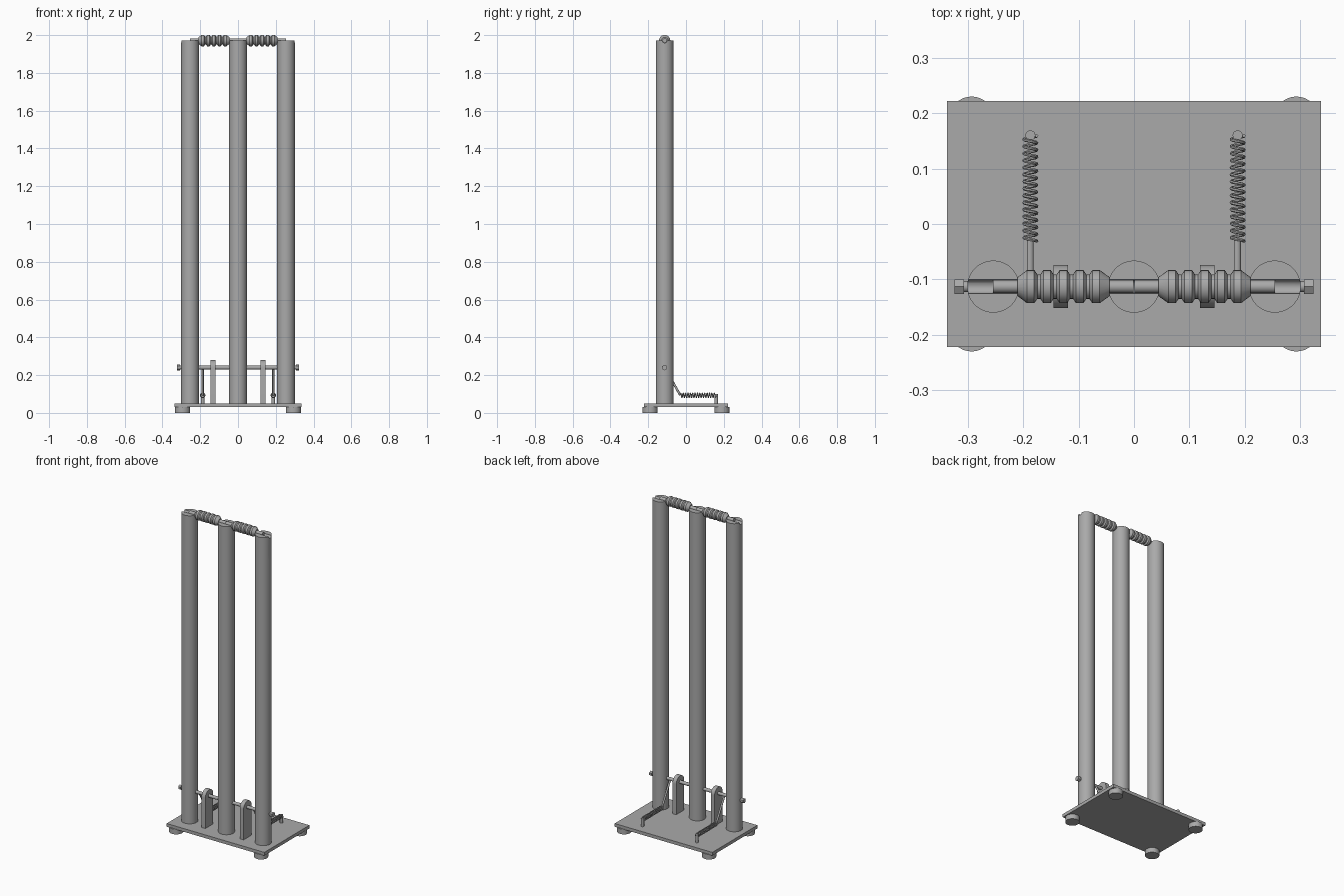
import bpy, bmesh, math
from mathutils import Vector

if "Cube" in bpy.data.objects:
    bpy.data.objects.remove(bpy.data.objects["Cube"], do_unlink=True)

GREY = (0.4, 0.4, 0.4, 1)
grey = bpy.data.materials.new("plain_grey")
grey.use_nodes = True
grey.diffuse_color = GREY
grey.node_tree.nodes["Principled BSDF"].inputs["Base Color"].default_value = GREY

AXIS_Y = -0.113      # line of the stumps
BAR_Z = 0.24         # pivot bar height
TOP_Z = 1.971        # stump top and bail centre


def finish(ob, name, smooth=True):
    ob.name = name
    ob.data.materials.clear()
    ob.data.materials.append(grey)
    bpy.ops.object.select_all(action='DESELECT')
    ob.select_set(True)
    bpy.context.view_layer.objects.active = ob
    if smooth:
        bpy.ops.object.shade_smooth_by_angle(angle=math.radians(30))
    return ob


def mesh_object(bm, name, smooth=True):
    bmesh.ops.recalc_face_normals(bm, faces=bm.faces)
    me = bpy.data.meshes.new(name)
    bm.to_mesh(me)
    bm.free()
    ob = bpy.data.objects.new(name, me)
    bpy.context.collection.objects.link(ob)
    return finish(ob, name, smooth)


def rod(name, start, end, radius, sides=24):
    a, b = Vector(start), Vector(end)
    bpy.ops.mesh.primitive_cylinder_add(vertices=sides, radius=radius,
                                        depth=(b - a).length, location=(a + b) / 2)
    ob = bpy.context.object
    ob.rotation_euler = (b - a).to_track_quat('Z', 'Y').to_euler()
    return finish(ob, name)


def box(name, low, high):
    low, high = Vector(low), Vector(high)
    bm = bmesh.new()
    bmesh.ops.create_cube(bm, size=1)
    bmesh.ops.scale(bm, vec=high - low, verts=bm.verts)
    bmesh.ops.translate(bm, vec=(low + high) / 2, verts=bm.verts)
    return mesh_object(bm, name, False)


def lathe_x(name, profile, y, z, sides=24):
    # rings of (x, radius) around an axis along x
    bm = bmesh.new()
    rings = []
    for x, r in profile:
        rings.append([bm.verts.new((x, y + r * math.cos(t), z + r * math.sin(t)))
                      for t in (math.tau * i / sides for i in range(sides))])
    for a, b in zip(rings, rings[1:]):
        for i in range(sides):
            j = (i + 1) % sides
            bm.faces.new((a[i], a[j], b[j], b[i]))
    bm.faces.new(rings[0])
    bm.faces.new(rings[-1])
    return mesh_object(bm, name)


# Base plate and feet
box("base_plate", (-0.337, -0.222, 0.03), (0.337, 0.222, 0.05))
for sx, side in ((-1, "right"), (1, "left")):
    for sy, end in ((-1, "front"), (1, "back")):
        x, y = sx * 0.293, sy * 0.19
        rod(f"{end}_{side}_foot", (x, y, 0), (x, y, 0.032), 0.04, 32)

# Stumps, each with a groove across the top for the bails
for x, side in ((-0.254, "right"), (0, "middle"), (0.254, "left")):
    stump = rod(f"{side}_stump", (x, AXIS_Y, 0.05), (x, AXIS_Y, TOP_Z), 0.047, 48)
    cutter = rod("groove_cutter", (x - 0.1, AXIS_Y, TOP_Z), (x + 0.1, AXIS_Y, TOP_Z), 0.0125)
    cutter.hide_render = True
    cut = stump.modifiers.new("groove", 'BOOLEAN')
    cut.operation = 'DIFFERENCE'
    cut.solver = 'EXACT'
    cut.object = cutter
    bpy.context.view_layer.objects.active = stump
    bpy.ops.object.modifier_apply(modifier=cut.name)
    bpy.data.objects.remove(cutter, do_unlink=True)
    finish(stump, stump.name)

# Bails: thin spigots with a ridged barrel between
half = [(0.001, 0.0115), (0.044, 0.0115), (0.044, 0.017)]
for k in range(5):
    c = 0.0685 + k * 0.0295
    half += [(c - 0.0065, 0.03), (c + 0.0065, 0.03)]
    if k < 4:
        half += [(c + 0.012, 0.022), (c + 0.0175, 0.022)]
half += [(0.21, 0.017), (0.21, 0.0115), (0.254, 0.0115)]
for s, side in ((-1, "right"), (1, "left")):
    lathe_x(f"{side}_bail", [(s * x, r) for x, r in half], AXIS_Y, TOP_Z)

# Pivot bar with hexagonal nuts
rod("pivot_bar", (-0.31, AXIS_Y, BAR_Z), (0.31, AXIS_Y, BAR_Z), 0.01)

for s, side in ((-1, "right"), (1, "left")):
    rod(f"{side}_nut", (s * 0.307, AXIS_Y, BAR_Z), (s * 0.324, AXIS_Y, BAR_Z), 0.015, 6)

    # Upright bracket with a rounded top
    outline = [(AXIS_Y - 0.039, 0.05)]
    outline += [(AXIS_Y - 0.039 * math.cos(t), BAR_Z + 0.039 * math.sin(t))
                for t in (math.pi * i / 20 for i in range(21))]
    outline += [(AXIS_Y + 0.039, 0.05)]
    bm = bmesh.new()
    face = bm.faces.new([bm.verts.new((s * 0.132 - 0.013, y, z)) for y, z in outline])
    new = bmesh.ops.extrude_face_region(bm, geom=[face])["geom"]
    bmesh.ops.translate(bm, vec=(0.026, 0, 0),
                        verts=[v for v in new if isinstance(v, bmesh.types.BMVert)])
    mesh_object(bm, f"{side}_bracket")

    # Return arm, anchor post and coil spring
    x = s * 0.187
    rod(f"{side}_arm", (x, AXIS_Y, BAR_Z), (x, -0.03, 0.093), 0.006, 16)
    rod(f"{side}_spring_post", (x, 0.16, 0.05), (x, 0.16, 0.1), 0.009, 20)

    turns, steps = 15, 14
    count = turns * steps + 1
    curve = bpy.data.curves.new("spring_path", 'CURVE')
    curve.dimensions = '3D'
    curve.bevel_depth = 0.003
    curve.bevel_resolution = 1
    curve.use_fill_caps = True
    line = curve.splines.new('POLY')
    line.points.add(count - 1)
    for i, p in enumerate(line.points):
        t = math.tau * i / steps
        p.co = (x + 0.0115 * math.cos(t), -0.031 + 0.19 * i / (count - 1),
                0.093 + 0.0115 * math.sin(t), 1)
    spring = bpy.data.objects.new("spring", curve)
    bpy.context.collection.objects.link(spring)
    bpy.ops.object.select_all(action='DESELECT')
    spring.select_set(True)
    bpy.context.view_layer.objects.active = spring
    bpy.ops.object.convert(target='MESH')
    finish(bpy.context.object, f"{side}_spring")
